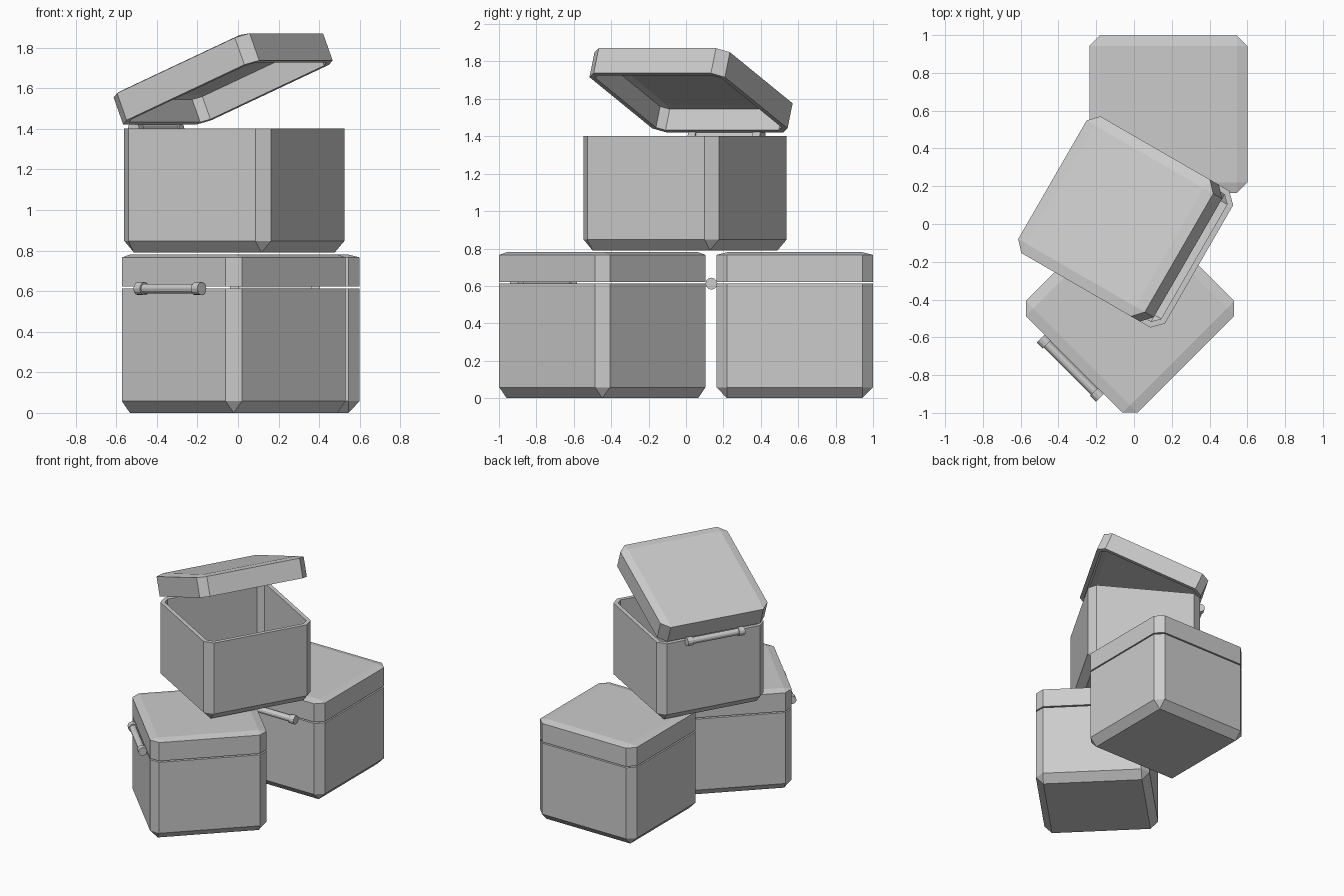
import bpy, bmesh
from math import radians
from mathutils import Matrix, Vector

if "Cube" in bpy.data.objects:
    bpy.data.objects.remove(bpy.data.objects["Cube"])

H, C, T = 0.418, 0.056, 0.03        # half width, corner chamfer, wall thickness
PIVOT = Vector((-0.445, 0, 0.612))  # hinge axis, local to each box


def octagon(h, c, z):
    k = h - c
    return [(x, y, z) for x, y in ((h, -k), (h, k), (k, h), (-k, h),
                                   (-h, k), (-h, -k), (-k, -h), (k, -h))]


def finish(bm, name, matrix):
    bmesh.ops.remove_doubles(bm, verts=bm.verts, dist=1e-5)
    bmesh.ops.recalc_face_normals(bm, faces=bm.faces)
    mesh = bpy.data.meshes.new(name)
    bm.to_mesh(mesh)
    bm.free()
    obj = bpy.data.objects.new(name, mesh)
    obj.matrix_world = matrix
    bpy.context.collection.objects.link(obj)


def loft(bm, rings):
    loops = [[bm.verts.new(p) for p in r] for r in rings]
    n = len(loops[0])
    for a, b in zip(loops, loops[1:]):
        for i in range(n):
            j = (i + 1) % n
            bm.faces.new((a[i], a[j], b[j], b[i]))
    bm.faces.new(loops[0])
    bm.faces.new(loops[-1])


def shell(name, outer_end, outer_edge, rim, inner_edge, inner_end, matrix):
    # Hollow chamfered shell, closed at one end, open at the rim
    ci = C - 0.586 * T
    bm = bmesh.new()
    loft(bm, [octagon(H - C, 0, outer_end), octagon(H, C, outer_edge),
              octagon(H, C, rim), octagon(H - T, ci, rim),
              octagon(H - T, ci, inner_edge), octagon(H - T - ci, 0, inner_end)])
    finish(bm, name, matrix)


def hinge(name, matrix):
    # Thin rod with a thicker collar at each end
    bm = bmesh.new()
    for y, r, depth in ((0, 0.024, 0.40), (-0.2, 0.032, 0.045), (0.2, 0.032, 0.045)):
        m = Matrix.Translation(PIVOT + Vector((0, y, 0))) @ Matrix.Rotation(radians(90), 4, 'X')
        bmesh.ops.create_cone(bm, cap_ends=True, segments=12, radius1=r, radius2=r,
                              depth=depth, matrix=m)
    finish(bm, name, matrix)


def box(name, location, turn, opening=0):
    m = Matrix.Translation(location) @ Matrix.Rotation(radians(turn), 4, 'Z')
    swing = (Matrix.Translation(PIVOT) @ Matrix.Rotation(radians(-opening), 4, 'Y')
             @ Matrix.Translation(-PIVOT))
    shell(name + "_body", 0, 0.058, 0.612, 0.068, T, m)
    shell(name + "_lid", 0.78, 0.766, 0.622, 0.743, 0.752, m @ swing)
    hinge(name + "_hinge", m)


# Two closed boxes below, one open box stacked on top
box("front_box", (-0.021, -0.447, 0), 45)
box("back_box", (0.182, 0.581, 0), 90)
box("top_box", (-0.018, -0.005, 0.79), -30, opening=22.2)
